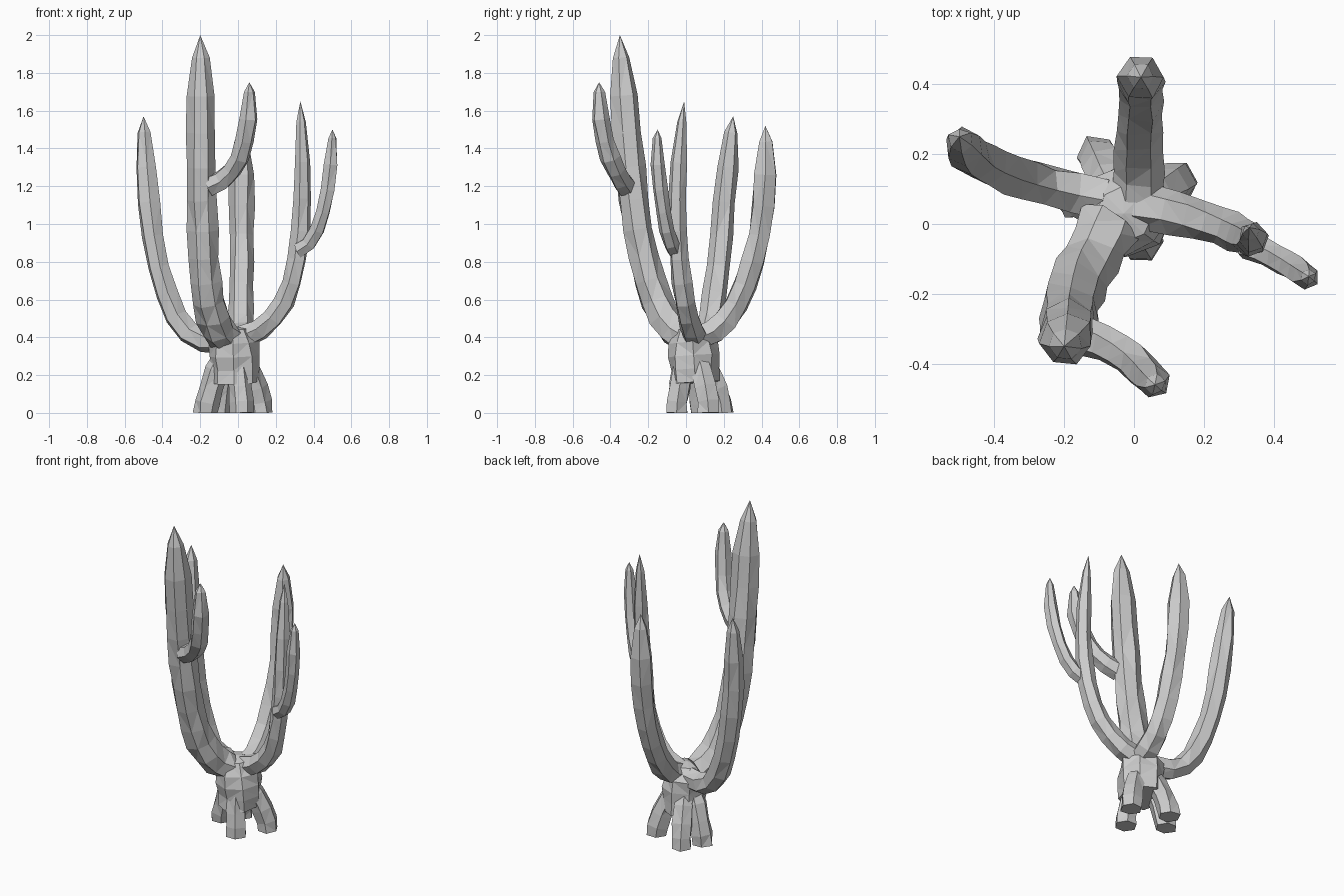
import bpy, bmesh, math, random
from mathutils import Vector

random.seed(4)
cube = bpy.data.objects.get("Cube")
if cube:
    bpy.data.objects.remove(cube)

shade = (0.6, 0.6, 0.6, 1)
grey = bpy.data.materials.new("pale grey")
grey.use_nodes = True
grey.diffuse_color = shade
grey.node_tree.nodes["Principled BSDF"].inputs["Base Color"].default_value = shade


def bezier(controls, t):
    """Point on the curve, found by repeatedly blending neighbouring controls."""
    points = [Vector(c) for c in controls]
    while len(points) > 1:
        points = [a.lerp(b, t) for a, b in zip(points, points[1:])]
    return points[0]


def limb(name, controls, radius, taper=0.9, sides=6, steps=9, rough=0.1):
    """Sweep an uneven faceted ring along a curve and close it with a peaked tip."""
    bm = bmesh.new()
    rings = []
    side = Vector((1, 0, 0))
    for step in range(steps + 1):
        t = 0.95 * step / steps
        centre = bezier(controls, t)
        along = (bezier(controls, t + 0.05) - centre).normalized()
        side = (side - along * side.dot(along)).normalized()
        across = along.cross(side)
        width = radius * (1 + (taper - 1) * t)
        if step == steps:
            width *= 0.6
        ring = []
        for k in range(sides):
            angle = math.tau * k / sides
            reach = width * random.uniform(1 - rough, 1 + rough)
            offset = side * math.cos(angle) + across * math.sin(angle)
            corner = centre + offset * reach
            corner.z = max(corner.z, 0)
            ring.append(bm.verts.new(corner))
        rings.append(ring)
    for low, high in zip(rings, rings[1:]):
        for k in range(sides):
            n = (k + 1) % sides
            bm.faces.new((low[k], low[n], high[n], high[k]))
    bm.faces.new(rings[0])
    tip = bm.verts.new(controls[-1])
    for k in range(sides):
        bm.faces.new((rings[-1][k], rings[-1][(k + 1) % sides], tip))
    bmesh.ops.triangulate(bm, faces=bm.faces[:])
    bmesh.ops.recalc_face_normals(bm, faces=bm.faces[:])
    mesh = bpy.data.meshes.new(name)
    bm.to_mesh(mesh)
    bm.free()
    mesh.materials.append(grey)
    obj = bpy.data.objects.new(name, mesh)
    bpy.context.collection.objects.link(obj)


# Short trunk with a peaked crown
base = Vector((-0.02, 0.05, 0.16))
crown = Vector((-0.03, 0.03, 0.46))
limb("trunk", [base, crown], radius=0.13, taper=1, sides=8, steps=4)

# Root feet that lean in from the ground to the trunk
feet = {
    "front_root": (0.02, -0.05, 0),
    "left_root": (0.12, 0.12, 0),
    "back_root": (-0.1, 0.19, 0),
    "right_root": (-0.17, 0.08, 0),
}
for name, foot in feet.items():
    ground = Vector(foot)
    ankle = ground + Vector((0, 0, 0.1))
    shoulder = ground.lerp(crown, 0.8)
    limb(name, [ground, ankle, shoulder], radius=0.065, steps=4)

# Long limbs that reach outward and then turn upward
limb("tall_front_arm",
     [(-0.07, 0, 0.4), (-0.22, -0.25, 0.5), (-0.18, -0.3, 1.2), (-0.2, -0.35, 2)],
     radius=0.09, taper=0.85, sides=7, steps=11)
limb("back_arm",
     [(0.01, 0.08, 0.4), (0.02, 0.3, 0.45), (0.02, 0.45, 0.95), (0.02, 0.42, 1.52)],
     radius=0.07)
limb("right_arm",
     [(-0.08, 0.07, 0.38), (-0.42, 0.15, 0.3), (-0.48, 0.18, 1), (-0.5, 0.25, 1.57)],
     radius=0.065)
limb("left_arm",
     [(0.02, 0.05, 0.4), (0.34, 0, 0.5), (0.36, -0.1, 0.9), (0.33, -0.01, 1.65)],
     radius=0.065, taper=0.6)

# Smaller offshoots growing from two of the limbs
limb("tall_arm_offshoot",
     [(-0.15, -0.32, 1.2), (0, -0.36, 1.25), (0.06, -0.46, 1.4), (0.06, -0.46, 1.75)],
     radius=0.055, steps=6)
limb("left_arm_offshoot",
     [(0.32, -0.06, 0.86), (0.44, -0.1, 0.9), (0.5, -0.16, 1.2), (0.5, -0.15, 1.5)],
     radius=0.042, steps=6)
